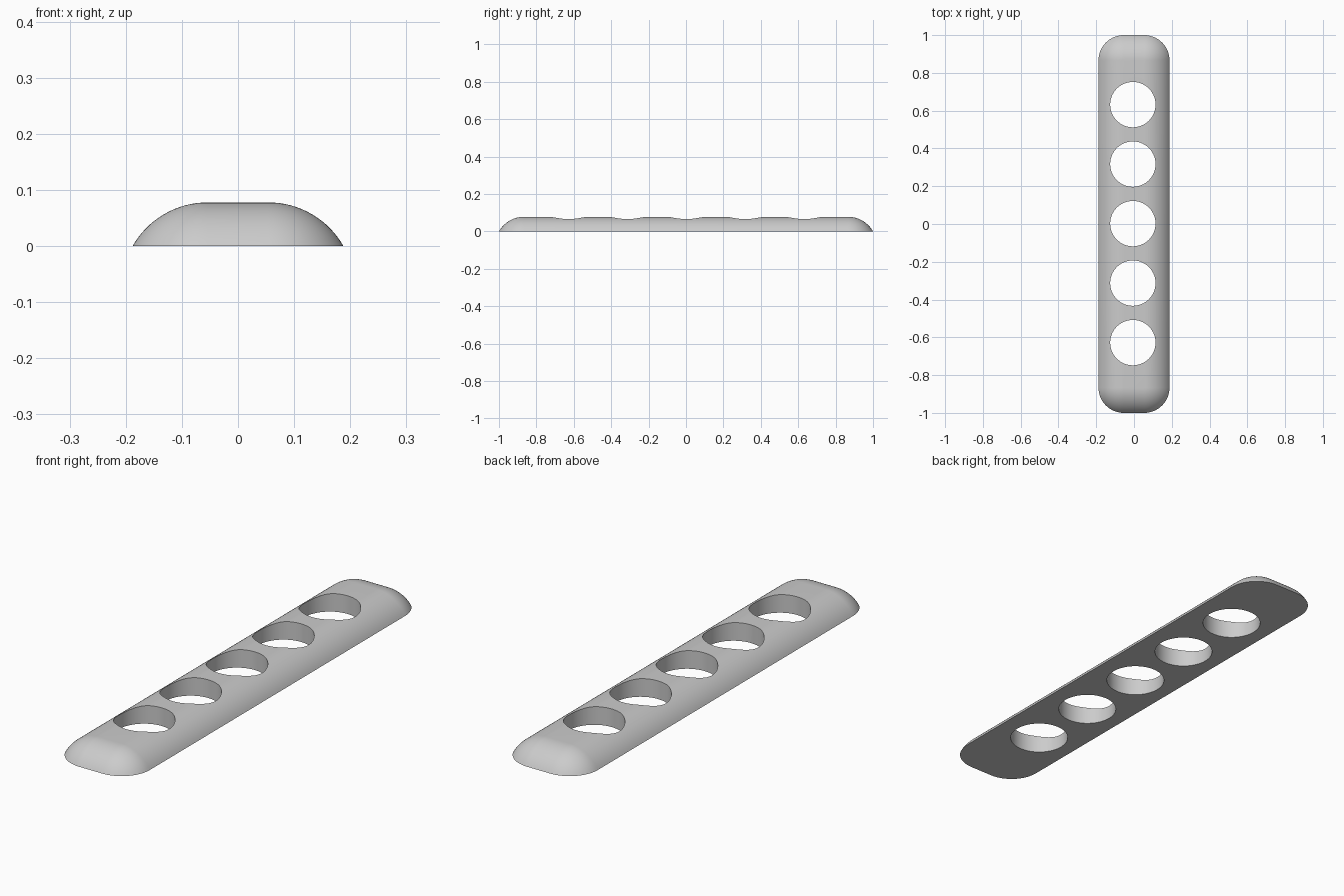
import bpy, bmesh, math

if "Cube" in bpy.data.objects:
    bpy.data.objects.remove(bpy.data.objects["Cube"])

HALF_W, HALF_L, HEIGHT = 0.188, 1.0, 0.078
RUN = 0.134                                       # width of the rounded border
R = (RUN ** 2 + HEIGHT ** 2) / (2 * HEIGHT)       # rounding radius
SWEEP = math.asin(RUN / R)
RINGS, CORNER = 16, 16


def rounded_rectangle(offset, z):
    """Flat-top rectangle grown outward by offset, with round corners."""
    points = []
    for k, (sx, sy) in enumerate([(1, 1), (-1, 1), (-1, -1), (1, -1)]):
        for i in range(CORNER + 1):
            a = math.pi / 2 * (k + i / CORNER)
            points.append((sx * (HALF_W - RUN) + offset * math.cos(a),
                           sy * (HALF_L - RUN) + offset * math.sin(a), z))
    return points


# Domed bar: rings from the flat top down to the base
bm = bmesh.new()
rings = []
for j in range(RINGS + 1):
    t = SWEEP * j / RINGS
    z = HEIGHT - R * (1 - math.cos(t))
    rings.append([bm.verts.new(p) for p in rounded_rectangle(R * math.sin(t), z)])
n = len(rings[0])
for upper, lower in zip(rings, rings[1:]):
    for i in range(n):
        bm.faces.new((upper[i], lower[i], lower[(i + 1) % n], upper[(i + 1) % n]))
bm.faces.new(rings[0])
bm.faces.new(rings[-1][::-1])
bmesh.ops.remove_doubles(bm, verts=bm.verts, dist=1e-5)
bmesh.ops.recalc_face_normals(bm, faces=bm.faces)
mesh = bpy.data.meshes.new("perforated_bar")
bm.to_mesh(mesh)
bm.free()
bar = bpy.data.objects.new("perforated_bar", mesh)
bpy.context.collection.objects.link(bar)

# Five round through holes
cutters = []
for k in range(-2, 3):
    bpy.ops.mesh.primitive_cylinder_add(vertices=96, radius=0.12, depth=0.4,
                                        location=(-0.006, 0.002 + 0.315 * k, 0.04))
    cutter = bpy.context.object
    cutter.name = "hole_cutter"
    cutter.hide_render = True
    cutters.append(cutter)
    cut = bar.modifiers.new("hole", 'BOOLEAN')
    cut.operation = 'DIFFERENCE'
    cut.solver = 'EXACT'
    cut.object = cutter

bpy.ops.object.select_all(action='DESELECT')
bar.select_set(True)
bpy.context.view_layer.objects.active = bar
for m in list(bar.modifiers):
    bpy.ops.object.modifier_apply(modifier=m.name)
for cutter in cutters:
    bpy.data.objects.remove(cutter)

# Smooth dome with crisp hole and base edges
bpy.ops.object.shade_smooth_by_angle(angle=math.radians(30))
